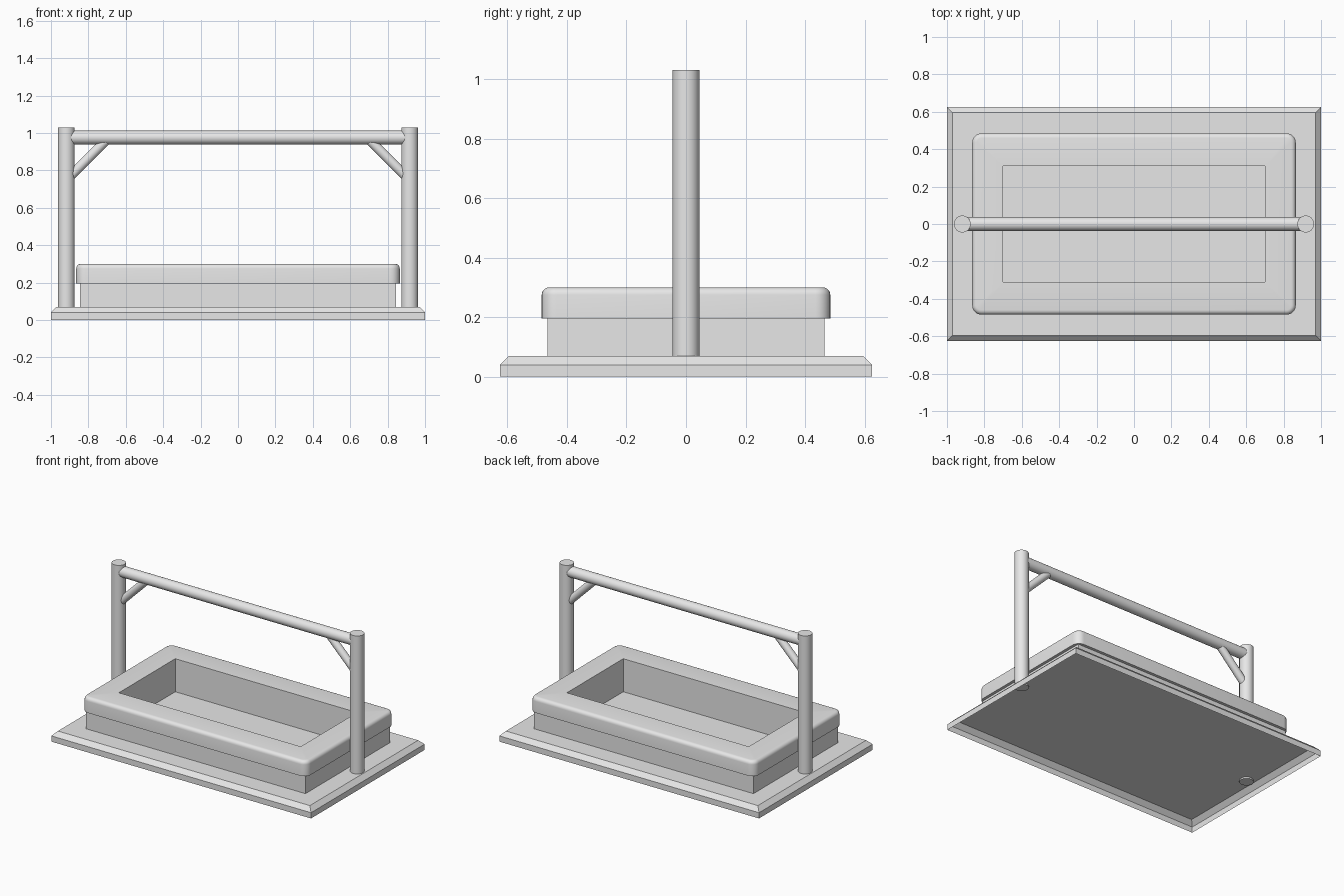
import bpy, bmesh, math
from mathutils import Vector

if "Cube" in bpy.data.objects:
    bpy.data.objects.remove(bpy.data.objects["Cube"])

grey = bpy.data.materials.new("plain grey")
grey.use_nodes = True
grey.diffuse_color = (0.8, 0.8, 0.8, 1)
grey.node_tree.nodes["Principled BSDF"].inputs["Base Color"].default_value = (0.8, 0.8, 0.8, 1)

CORNER_STEPS = 6


def finish(name, bm):
    bmesh.ops.recalc_face_normals(bm, faces=bm.faces)
    mesh = bpy.data.meshes.new(name)
    bm.to_mesh(mesh)
    bm.free()
    mesh.materials.append(grey)
    obj = bpy.data.objects.new(name, mesh)
    bpy.context.collection.objects.link(obj)
    bpy.ops.object.select_all(action='DESELECT')
    obj.select_set(True)
    bpy.context.view_layer.objects.active = obj
    bpy.ops.object.shade_smooth_by_angle(angle=math.radians(30))
    return obj


def rectangle(bm, hx, hy, z, r):
    """Rectangular loop of vertices with corner radius r."""
    verts = []
    for quarter, (sx, sy) in enumerate(((1, 1), (-1, 1), (-1, -1), (1, -1))):
        for i in range(CORNER_STEPS + 1):
            a = (quarter + i / CORNER_STEPS) * math.pi / 2
            verts.append(bm.verts.new((sx * (hx - r) + r * math.cos(a),
                                       sy * (hy - r) + r * math.sin(a), z)))
    return verts


def loft(name, sections, closed):
    """Join rectangular loops; closed makes a frame, otherwise the top is capped."""
    bm = bmesh.new()
    loops = [rectangle(bm, *s) for s in sections]
    pairs = list(zip(loops, loops[1:]))
    if closed:
        pairs.append((loops[-1], loops[0]))
    for low, high in pairs:
        for i in range(len(low)):
            j = (i + 1) % len(low)
            bm.faces.new((low[i], low[j], high[j], high[i]))
    if not closed:
        bm.faces.new(loops[-1])
    bmesh.ops.remove_doubles(bm, verts=bm.verts, dist=0.0005)
    return finish(name, bm)


def rod(name, start, end, radius):
    start, end = Vector(start), Vector(end)
    axis = end - start
    bm = bmesh.new()
    bmesh.ops.create_cone(bm, cap_ends=True, segments=32, radius1=radius,
                          radius2=radius, depth=axis.length)
    bmesh.ops.rotate(bm, verts=bm.verts, matrix=axis.to_track_quat('Z', 'Y').to_matrix())
    bmesh.ops.translate(bm, verts=bm.verts, vec=(start + end) / 2)
    return finish(name, bm)


# Base slab with chamfered top edge, hollow underneath
loft("base", [(1, 0.625, 0, 0), (1, 0.625, 0.04, 0), (0.97, 0.595, 0.07, 0)], False)

# Straight trough wall
loft("trough_wall", [(0.845, 0.465, 0.07, 0), (0.845, 0.465, 0.195, 0),
                     (0.7, 0.31, 0.195, 0), (0.7, 0.31, 0.07, 0)], True)

# Overhanging rim with rounded corners and top edge
X, Y, TOP, R, EDGE = 0.865, 0.485, 0.3, 0.05, 0.025
rim = [(X, Y, 0.195, R)]
for i in range(6):
    a = i / 5 * math.pi / 2
    inset = EDGE * (1 - math.cos(a))
    rim.append((X - inset, Y - inset, TOP - EDGE + EDGE * math.sin(a), R - inset))
rim += [(0.7, 0.31, TOP, 0), (0.7, 0.31, 0.195, 0)]
loft("trough_rim", rim, True)

# Posts, diagonal braces and crossbar
for side, s in (("left", 1), ("right", -1)):
    rod(side + "_post", (s * 0.918, 0, 0.06), (s * 0.918, 0, 1.03), 0.045)
    rod(side + "_brace", (s * 0.905, 0, 0.76), (s * 0.7, 0, 0.965), 0.026)
rod("crossbar", (-0.915, 0, 0.975), (0.915, 0, 0.975), 0.037)
